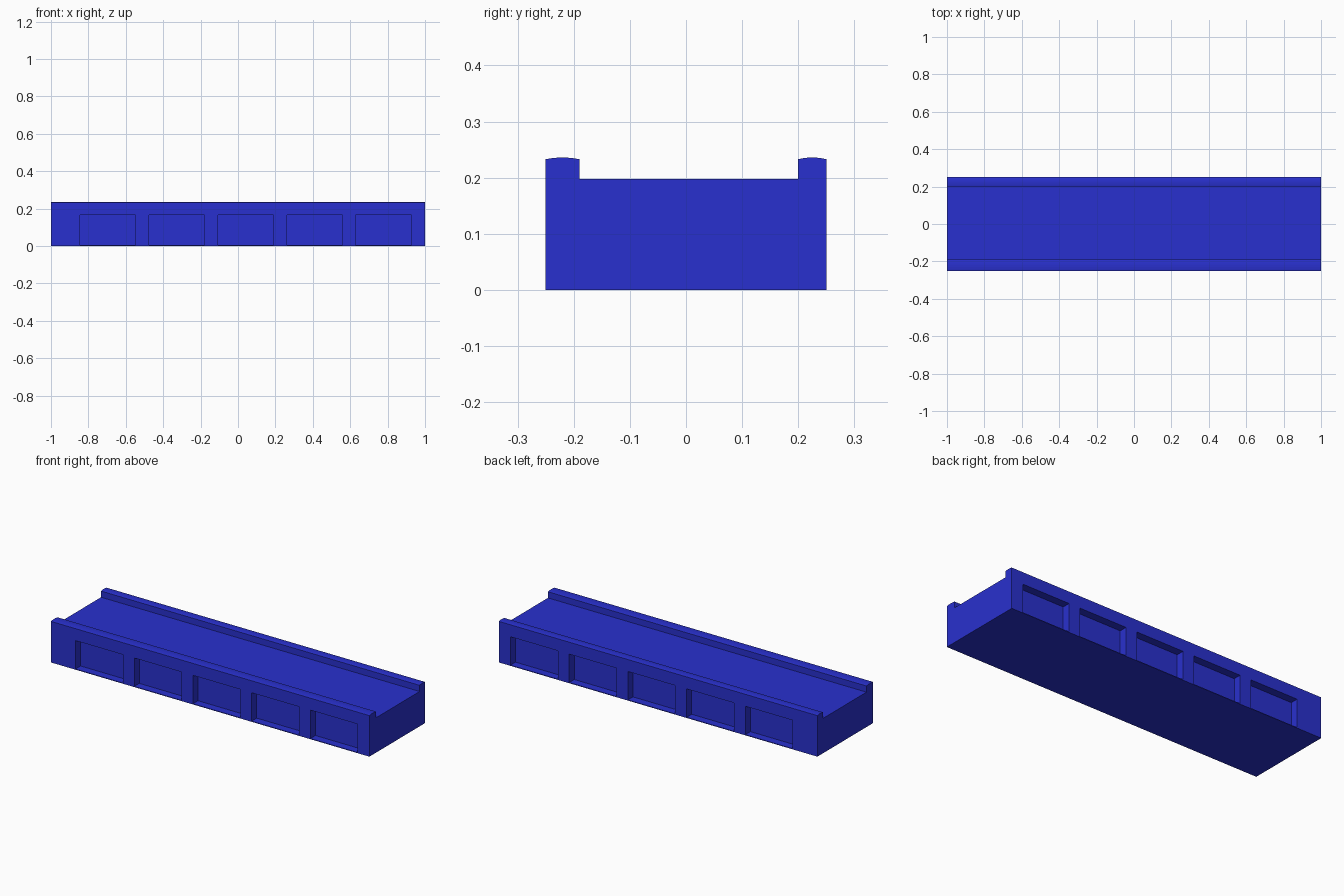
import bpy, bmesh
from mathutils import Matrix

if "Cube" in bpy.data.objects:
    bpy.data.objects.remove(bpy.data.objects["Cube"])

HALF_LEN, HALF_WID = 1.0, 0.25
DECK_Z, EDGE_Z, CROWN_Z = 0.198, 0.233, 0.236
FRONT_IN, BACK_IN = -0.19, 0.20

blue = bpy.data.materials.new("blue_paint")
blue.diffuse_color = (0.022, 0.03, 0.62, 1)
blue.use_nodes = True
blue.node_tree.nodes["Principled BSDF"].inputs["Base Color"].default_value = blue.diffuse_color


def make_object(name, bm):
    bmesh.ops.recalc_face_normals(bm, faces=bm.faces)
    mesh = bpy.data.meshes.new(name)
    bm.to_mesh(mesh)
    bm.free()
    obj = bpy.data.objects.new(name, mesh)
    bpy.context.collection.objects.link(obj)
    mesh.materials.append(blue)
    return obj


def crown(y0, y1, steps=6):
    """Gently domed parapet top between two y positions."""
    pts = []
    for i in range(steps + 1):
        t = i / steps
        z = EDGE_Z + (CROWN_Z - EDGE_Z) * 4 * t * (1 - t)
        pts.append((y0 + (y1 - y0) * t, z))
    return pts


# Bridge body: one cross-section with deck and two parapets, swept along x
profile = [(-HALF_WID, 0)]
profile += crown(-HALF_WID, FRONT_IN)
profile += [(FRONT_IN, DECK_Z), (BACK_IN, DECK_Z)]
profile += crown(BACK_IN, HALF_WID)
profile += [(HALF_WID, 0)]

bm = bmesh.new()
section = bm.faces.new([bm.verts.new((-HALF_LEN, y, z)) for y, z in profile])
swept = bmesh.ops.extrude_face_region(bm, geom=[section], use_keep_orig=True)
bmesh.ops.translate(bm, vec=(2 * HALF_LEN, 0, 0),
                    verts=[g for g in swept["geom"] if isinstance(g, bmesh.types.BMVert)])
body = make_object("bridge_body", bm)

# Five shallow recessed bays on each long side, standing on a thin base
DEPTH, BAY_W, BAY_BOTTOM, BAY_TOP = 0.045, 0.297, 0.004, 0.165
bm = bmesh.new()
for i in range(5):
    x = -0.696 + i * 0.3685
    for side in (-1, 1):
        size = (BAY_W, 2 * DEPTH, BAY_TOP - BAY_BOTTOM)
        centre = (x, side * HALF_WID, (BAY_TOP + BAY_BOTTOM) / 2)
        bmesh.ops.create_cube(bm, size=1, matrix=Matrix.Translation(centre)
                              @ Matrix.Diagonal((*size, 1)))
cutter = make_object("bay_cutter", bm)
cutter.hide_render = True

cut = body.modifiers.new("bays", 'BOOLEAN')
cut.operation = 'DIFFERENCE'
cut.solver = 'EXACT'
cut.object = cutter
bpy.context.view_layer.objects.active = body
body.select_set(True)
bpy.ops.object.modifier_apply(modifier=cut.name)
bpy.data.objects.remove(cutter)
